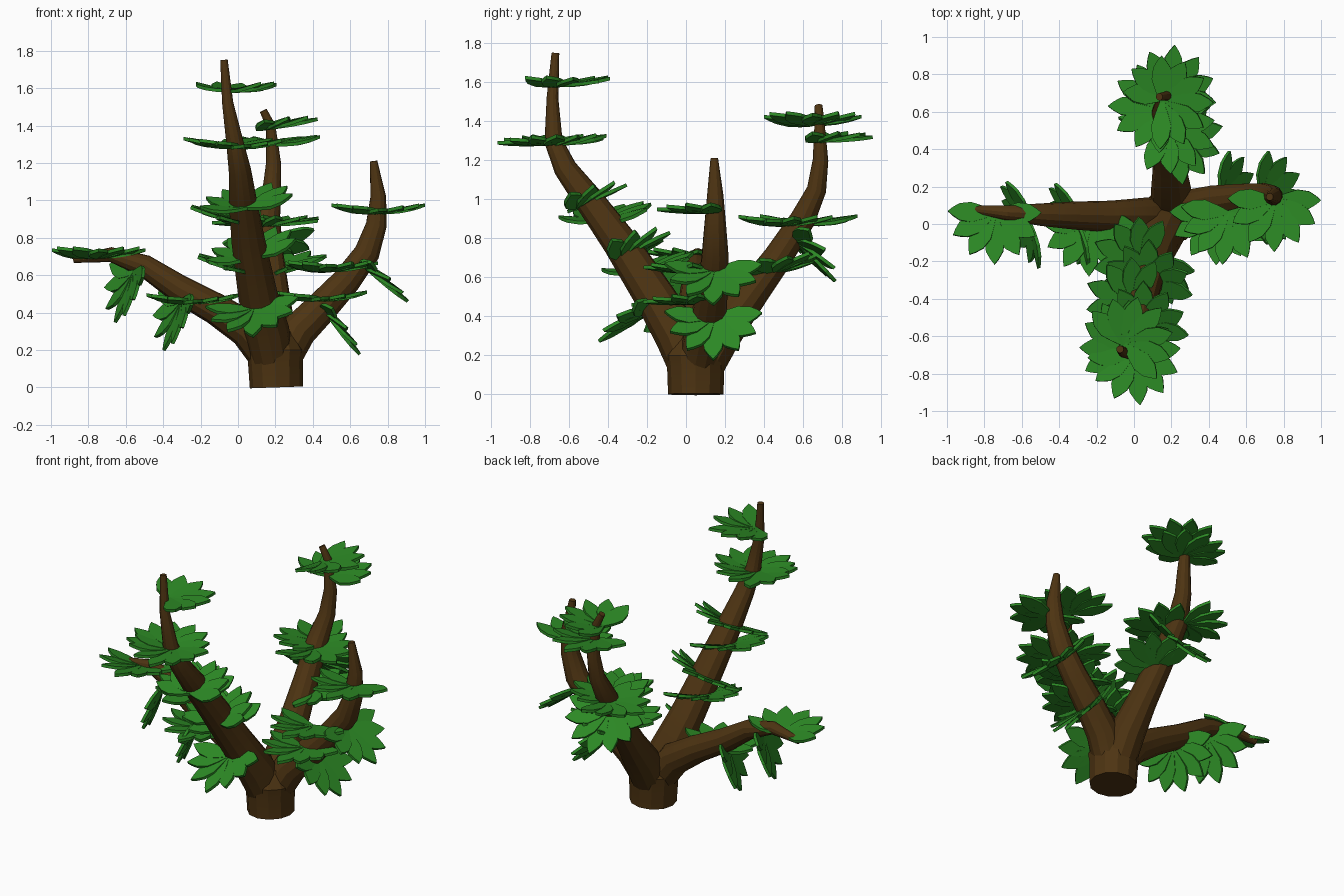
import bpy, bmesh, math
from mathutils import Vector, Matrix


def material(name, color):
    m = bpy.data.materials.new(name)
    m.diffuse_color = color
    return m


bark = material("bark", (0.075, 0.034, 0.006, 1))
green = material("leaf_green", (0.025, 0.25, 0.018, 1))


# Tapered tube through (x, y, z, radius) points
def tube(name, points):
    cu = bpy.data.curves.new(name, 'CURVE')
    cu.dimensions = '3D'
    cu.bevel_depth = 1
    cu.bevel_resolution = 4
    cu.use_fill_caps = True
    sp = cu.splines.new('POLY')
    sp.points.add(len(points) - 1)
    for p, (x, y, z, r) in zip(sp.points, points):
        p.co = (x, y, z, 1)
        p.radius = r
    ob = bpy.data.objects.new(name, cu)
    bpy.context.collection.objects.link(ob)
    bpy.ops.object.select_all(action='DESELECT')
    ob.select_set(True)
    bpy.context.view_layer.objects.active = ob
    bpy.ops.object.convert(target='MESH')
    ob = bpy.context.object
    ob.data.materials.clear()
    ob.data.materials.append(bark)
    bpy.ops.object.shade_smooth_by_angle(angle=math.radians(25))


# Trunk and four branches
tube("trunk", [(0.205, 0.05, 0, 0.142), (0.2, 0.05, 0.14, 0.147),
               (0.2, 0.05, 0.2, 0.155), (0.2, 0.05, 0.3, 0.1)])
tube("front_branch", [(0.19, 0.03, 0.12, 0.11), (0.155, -0.04, 0.3, 0.12), (0.105, -0.16, 0.5, 0.105),
                      (0.055, -0.34, 0.78, 0.09), (0.025, -0.5, 1.0, 0.075), (0.01, -0.62, 1.16, 0.06),
                      (-0.015, -0.68, 1.3, 0.047), (-0.055, -0.685, 1.52, 0.03), (-0.075, -0.67, 1.75, 0.02)])
tube("back_branch", [(0.2, 0.07, 0.12, 0.11), (0.2, 0.17, 0.3, 0.11), (0.19, 0.3, 0.47, 0.09),
                     (0.17, 0.47, 0.7, 0.075), (0.16, 0.6, 0.9, 0.065), (0.18, 0.67, 1.05, 0.05),
                     (0.19, 0.69, 1.2, 0.04), (0.175, 0.685, 1.4, 0.025), (0.135, 0.68, 1.48, 0.02)])
tube("right_branch", [(0.22, 0.05, 0.12, 0.1), (0.32, 0.09, 0.3, 0.1), (0.44, 0.12, 0.42, 0.09),
                      (0.58, 0.14, 0.57, 0.078), (0.69, 0.15, 0.72, 0.07), (0.74, 0.15, 0.87, 0.057),
                      (0.75, 0.15, 1.02, 0.043), (0.725, 0.145, 1.21, 0.02)])
tube("left_branch", [(0.17, 0.05, 0.15, 0.1), (0.05, 0.04, 0.31, 0.1), (-0.12, 0.04, 0.42, 0.085),
                     (-0.32, 0.045, 0.53, 0.075), (-0.5, 0.05, 0.65, 0.06), (-0.68, 0.06, 0.71, 0.04),
                     (-0.88, 0.08, 0.685, 0.02)])


# Leaf fan: seven pointed leaflets spread over a half circle, pointing +y
def fan_mesh():
    bm = bmesh.new()
    outline = [(0.0, 0.012), (0.25, 0.036), (0.5, 0.055), (0.75, 0.046), (0.9, 0.022)]
    for i in range(7):
        a = math.radians(-90 + 30 * i)
        length = 0.28 - 0.03 * abs(math.sin(a))
        lift = 0.005 + 0.035 * abs(math.sin(a))
        rot = Matrix.Rotation(-a, 4, 'Z') @ Matrix.Rotation(math.radians(6), 4, 'Y')
        pts = [(-w, t) for t, w in outline] + [(0, 1)] + [(w, t) for t, w in reversed(outline)]
        layers = []
        for dz in (-0.009, 0.009):
            layers.append([bm.verts.new(rot @ Vector((x, t * length, lift * t * t + dz)))
                           for x, t in pts])
        low, top = layers
        n = len(pts)
        bm.faces.new(low)
        bm.faces.new(top[::-1])
        for k in range(n):
            bm.faces.new((low[k], top[k], top[(k + 1) % n], low[(k + 1) % n]))
    bmesh.ops.recalc_face_normals(bm, faces=bm.faces)
    me = bpy.data.meshes.new("leaf_fan")
    bm.to_mesh(me)
    bm.free()
    me.materials.append(green)
    return me


fan = fan_mesh()
UP = (0, 0, 1)


def leaf(name, base, forward, normal=UP):
    f = Vector(forward).normalized()
    x = f.cross(Vector(normal)).normalized()
    n = x.cross(f)
    ob = bpy.data.objects.new(name, fan)
    ob.matrix_world = Matrix.Translation(base) @ Matrix((x, f, n)).transposed().to_4x4()
    bpy.context.collection.objects.link(ob)


# Leaves on the front branch
leaf("front_leaf", (-0.05, -0.645, 1.585), (0.7, 0.7, 0.05))
leaf("front_leaf", (0.0, -0.69, 1.285), (0.12, -1, 0))
leaf("front_leaf", (-0.04, -0.67, 1.285), (-0.45, 0.85, 0.08))
leaf("front_leaf", (0.05, -0.56, 0.96), (0, 0.9, 0.38), (-0.15, -0.4, 0.9))
leaf("front_leaf", (0.0, -0.42, 0.89), (-0.85, 0.35, 0.25), (0.25, -0.2, 1))
leaf("front_leaf", (0.08, -0.33, 0.7), (0, 0.9, 0.45), (-0.25, -0.45, 0.8))
leaf("front_leaf", (0.04, -0.2, 0.63), (-0.85, 0.35, 0.25), (0.25, -0.25, 1))
leaf("front_leaf", (0.08, -0.21, 0.42), (0, -0.85, -0.55), (-0.12, -0.5, 0.8))

# Leaves on the back branch
leaf("back_leaf", (0.15, 0.65, 1.385), (1, 0, 0.16))
leaf("back_leaf", (0.19, 0.68, 1.3), (0.1, 1, 0.05))
leaf("back_leaf", (0.17, 0.52, 0.87), (0.85, -0.35, 0.05))
leaf("back_leaf", (0.14, 0.63, 0.875), (-1, 0, 0))
leaf("back_leaf", (0.21, 0.46, 0.63), (0.85, 0.2, 0.22), (-0.25, -0.2, 1))
leaf("back_leaf", (0.17, 0.57, 0.78), (0, 0.68, -0.72), (-0.2, 0.72, 0.68))

# Leaves on the right branch
leaf("right_leaf", (0.75, 0.13, 0.935), (0, -1, 0.03))
leaf("right_leaf", (0.69, 0.14, 0.635), (0.78, 0, -0.65))
leaf("right_leaf", (0.5, 0.06, 0.625), (-0.1, -1, 0.08))
leaf("right_leaf", (0.44, 0.06, 0.47), (0, -1, 0))
leaf("right_leaf", (0.475, 0.14, 0.395), (0.62, 0, -0.8))

# Leaves on the left branch
leaf("left_leaf", (-0.745, 0.06, 0.695), (0, -1, 0.12))
leaf("left_leaf", (-0.56, 0.01, 0.61), (-0.33, 0, -0.95), (-0.9, -0.38, 0.3))
leaf("left_leaf", (-0.24, 0.0, 0.455), (0, -1, 0))
leaf("left_leaf", (-0.3, 0.0, 0.46), (-0.33, 0, -0.95), (-0.9, -0.38, 0.3))
